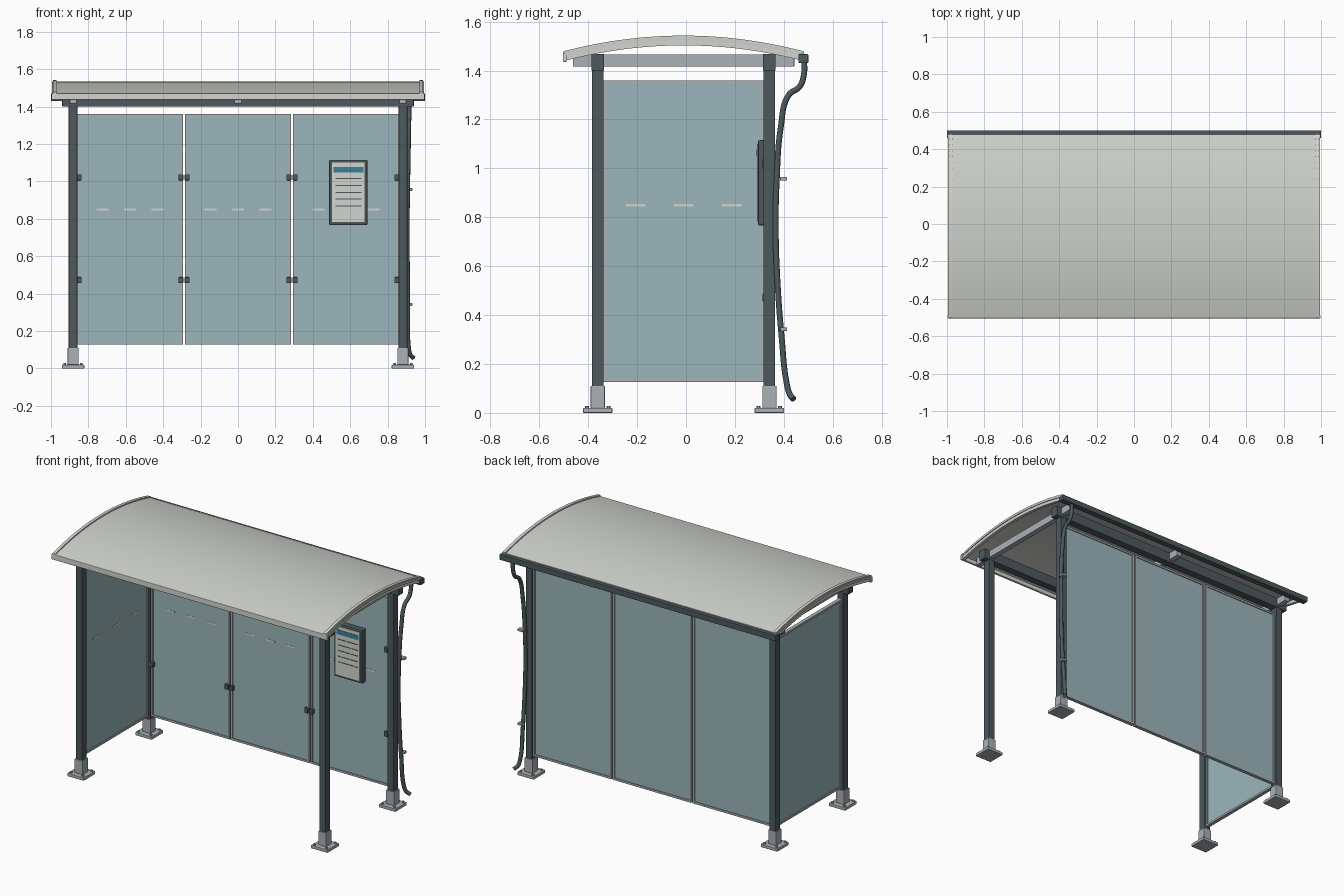
import bpy, bmesh, math
from mathutils import Vector

if "Cube" in bpy.data.objects:
    bpy.data.objects.remove(bpy.data.objects["Cube"])


def mat(name, col):
    m = bpy.data.materials.new(name)
    m.diffuse_color = (*col, 1)
    m.use_nodes = True
    m.node_tree.nodes["Principled BSDF"].inputs["Base Color"].default_value = m.diffuse_color
    return m


DARK = mat("dark_metal", (0.075, 0.1, 0.11))
GLASS = mat("glass", (0.33, 0.47, 0.5))
STEEL = mat("steel", (0.4, 0.44, 0.46))
ROOF = mat("roof_sheet", (0.62, 0.64, 0.6))
PALE = mat("pale", (0.65, 0.67, 0.62))
BLUE = mat("header_blue", (0.04, 0.22, 0.3))


def finish(name, bm, m, bevel=0):
    me = bpy.data.meshes.new(name)
    bmesh.ops.recalc_face_normals(bm, faces=bm.faces)
    bm.to_mesh(me)
    bm.free()
    me.materials.append(m)
    ob = bpy.data.objects.new(name, me)
    bpy.context.collection.objects.link(ob)
    if bevel:
        b = ob.modifiers.new("bevel", 'BEVEL')
        b.width, b.segments = bevel, 2
    return ob


def smooth(ob):
    bpy.ops.object.select_all(action='DESELECT')
    ob.select_set(True)
    bpy.context.view_layer.objects.active = ob
    bpy.ops.object.shade_smooth_by_angle(angle=math.radians(30))


def add_box(bm, lo, hi):
    vs = bmesh.ops.create_cube(bm, size=1)["verts"]
    for v in vs:
        v.co = Vector([(a + b) / 2 + c * (b - a) for a, b, c in zip(lo, hi, v.co)])


def boxes(name, spans, m, bevel=0):
    # each span is ((x0, x1), (y0, y1), (z0, z1))
    bm = bmesh.new()
    for s in spans:
        add_box(bm, [a[0] for a in s], [a[1] for a in s])
    return finish(name, bm, m, bevel)


def around(c, w):
    return (c - w / 2, c + w / 2)


YC, YF, YB, PX = -0.01, -0.361, 0.341, 0.882

# posts with sleeves, base plates and bolts
for sx, side in ((-1, "left"), (1, "right")):
    for y, end in ((YF, "front"), (YB, "back")):
        x, n = sx * PX, f"{end}_{side}"
        boxes(n + "_post", [(around(x, .046), around(y, .048), (.02, 1.41))], DARK, .003)
        boxes(n + "_sleeve", [(around(x, .058), around(y, .058), (.02, .11))], STEEL, .003)
        boxes(n + "_base_plate", [(around(x, .12), around(y, .12), (0, .02))], STEEL, .003)
        bm = bmesh.new()
        for dx in (-.044, .044):
            for dy in (-.044, .044):
                r = bmesh.ops.create_cone(bm, cap_ends=True, segments=6, radius1=.008,
                                          radius2=.008, depth=.01)
                bmesh.ops.translate(bm, verts=r["verts"], vec=(x + dx, y + dy, .023))
        finish(n + "_bolts", bm, STEEL)

# long beams and cross beams
for y, n in ((YF, "front"), (YB, "back")):
    boxes(n + "_beam", [((-.94, .94), around(y, .052), (1.4, 1.468))], DARK, .003)
boxes("cross_beams", [(around(x, .036), (-.463, .443), (1.417, 1.466)) for x in (-PX, 0, PX)],
      STEEL, .002)


# curved roof: swept arc strips
def arc(name, x0, x1, top, bottom, m, y0=-.5, y1=.477, n=32):
    bm = bmesh.new()
    rows = []
    for i in range(n + 1):
        y = y0 + (y1 - y0) * i / n
        drop = .064 * ((y - YC) / .49) ** 2
        rows.append([bm.verts.new((x, y, z - drop)) for x, z in
                     ((x0, bottom), (x1, bottom), (x1, top), (x0, top))])
    for a, b in zip(rows, rows[1:]):
        for k in range(4):
            bm.faces.new((a[k], a[(k + 1) % 4], b[(k + 1) % 4], b[k]))
    bm.faces.new(rows[0])
    bm.faces.new(rows[-1])
    smooth(finish(name, bm, m))


arc("roof_sheet", -.995, .995, 1.535, 1.523, ROOF)
for s, n in ((-1, "left"), (1, "right")):
    xs = sorted((s * .97, s * .99))
    arc(n + "_roof_rim", *xs, 1.543, 1.503, PALE, -.503, .482)
boxes("front_roof_edge", [((-.998, .998), (-.504, -.488), (1.436, 1.472))], PALE, .003)
boxes("rear_gutter", [((-1, 1), (.46, .5), (1.43, 1.467))], DARK, .003)

# glazed panels: (u is along the panel)
Z0, Z1, T = .127, 1.36, .013


def panel(name, u0, u1, c, along_x, dash_gap, dash_len, inward):
    def span(u, v, z):
        return (u, v, z) if along_x else (v, u, z)
    d = around(c, .024)
    boxes(name + "_frame", [span((u0, u0 + T), d, (Z0, Z1)), span((u1 - T, u1), d, (Z0, Z1)),
                            span((u0 + T, u1 - T), d, (Z0, Z0 + T)),
                            span((u0 + T, u1 - T), d, (Z1 - T, Z1))], STEEL)
    boxes(name + "_glass", [span((u0 + .01, u1 - .01), around(c, .012), (Z0 + .01, Z1 - .01))],
          GLASS)
    mid = (u0 + u1) / 2
    boxes(name + "_dashes", [span(around(mid + k * dash_gap, dash_len),
                                  around(c + inward * .006, .003), around(.85, .01))
                             for k in (-1, 0, 1)], PALE)


for i, xc in enumerate((-.5775, 0, .5775)):
    n = f"back_panel_{i + 1}"
    panel(n, xc - .2835, xc + .2835, YB, True, .147, .065, -1)
    boxes(n + "_clips", [(around(xc + s * .272, .026), (YB - .028, YB - .004), around(z, .032))
                         for s in (-1, 1) for z in (.472, 1.022)], DARK, .003)
panel("left_panel", YF + .024, YB - .024, -PX, False, .197, .078, 1)

# timetable case with header and printed lines
boxes("timetable_case", [((.487, .693), (.294, .336), (.766, 1.116))], DARK, .008)
boxes("timetable_sheet", [((.503, .677), (.291, .296), (.782, 1.1))], PALE)
boxes("timetable_header", [(around(.59, .16), (.289, .293), (1.048, 1.078))], BLUE)
boxes("timetable_lines", [(around(.59, .14), (.2895, .293), around(1.016 - .037 * k, .005))
                          for k in range(5)], DARK)

# downpipe from the gutter to the ground, with clips to the post
path = [(.915, .483, 1.44), (.915, .483, 1.39), (.914, .465, 1.335), (.913, .42, 1.3),
        (.911, .388, 1.17), (.907, .371, .95), (.905, .367, .75), (.906, .374, .54),
        (.908, .392, .3), (.911, .412, .12), (.92, .425, .075), (.938, .44, .056)]
cu = bpy.data.curves.new("downpipe", 'CURVE')
cu.dimensions = '3D'
cu.bevel_depth, cu.bevel_resolution, cu.resolution_u = .0125, 3, 6
cu.use_fill_caps = True
sp = cu.splines.new('BEZIER')
sp.bezier_points.add(len(path) - 1)
for p, co in zip(sp.bezier_points, path):
    p.co = co
    p.handle_left_type = p.handle_right_type = 'AUTO'
cu.materials.append(DARK)
bpy.context.collection.objects.link(bpy.data.objects.new("downpipe", cu))
boxes("downpipe_clips", [((.895, .932), (.385, .413), around(z, .015)) for z in (.957, .342)],
      STEEL, .002)
